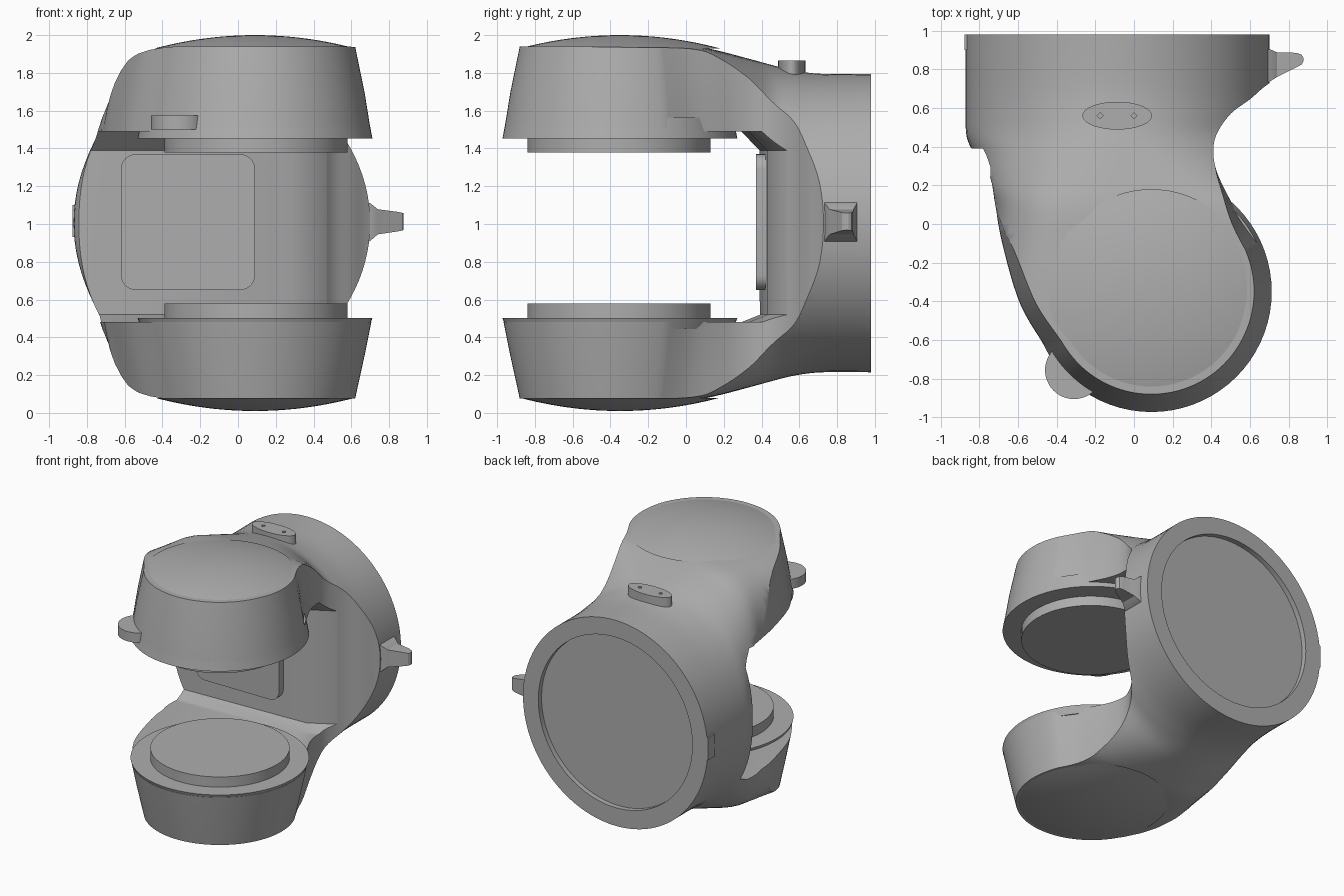
import bpy, bmesh
from math import cos, sin, pi, radians
from mathutils import Vector

if "Cube" in bpy.data.objects:
    bpy.data.objects.remove(bpy.data.objects["Cube"], do_unlink=True)

# One plain grey for everything
grey = bpy.data.materials.new("plain_grey")
grey.use_nodes = True
grey.diffuse_color = (0.42, 0.42, 0.42, 1)
for node in grey.node_tree.nodes:
    if node.type == 'BSDF_PRINCIPLED':
        node.inputs["Base Color"].default_value = grey.diffuse_color

HEAD = Vector((0.09, -0.35))   # axis of the two pole heads
BARREL = (-0.085, 1.01)        # x, z of the round back
MID = 1.005                    # height of the mirror plane


def loft(name, rings):
    """Skin closed rings of equal length and cap both ends."""
    bm = bmesh.new()
    rows = [[bm.verts.new(p) for p in ring] for ring in rings]
    n = len(rows[0])
    for a, b in zip(rows, rows[1:]):
        for i in range(n):
            j = (i + 1) % n
            bm.faces.new((a[i], a[j], b[j], b[i]))
    bm.faces.new(rows[0])
    bm.faces.new(rows[-1])
    bmesh.ops.recalc_face_normals(bm, faces=bm.faces)
    mesh = bpy.data.meshes.new(name)
    bm.to_mesh(mesh)
    bm.free()
    mesh.materials.append(grey)
    obj = bpy.data.objects.new(name, mesh)
    bpy.context.collection.objects.link(obj)
    return obj


def spline(points, steps):
    """Catmull-Rom curve through points of any dimension."""
    pts = [points[0]] + list(points) + [points[-1]]
    out = []
    for a, b, c, d in zip(pts, pts[1:], pts[2:], pts[3:]):
        for k in range(steps):
            t = k / steps
            out.append([0.5 * (2 * q + (r - p) * t + (2 * p - 5 * q + 4 * r - s) * t * t
                               + (3 * q - p - 3 * r + s) * t ** 3)
                        for p, q, r, s in zip(a, b, c, d)])
    return out + [list(points[-1])]


def disc(name, centre, levels, sides=72, squash=1):
    """Upright lathe; levels are (radius, z)."""
    return loft(name, [[(centre[0] + r * cos(2 * pi * i / sides),
                         centre[1] + squash * r * sin(2 * pi * i / sides), z)
                        for i in range(sides)] for r, z in levels])


def box_ring(x, y0, y1, z0, z1):
    return [(x, y0, z0), (x, y1, z0), (x, y1, z1), (x, y0, z1)]


def combine(obj, cutter, operation):
    mod = obj.modifiers.new("cut", 'BOOLEAN')
    mod.object = cutter
    mod.operation = operation
    mod.solver = 'EXACT'
    bpy.ops.object.select_all(action='DESELECT')
    bpy.context.view_layer.objects.active = obj
    obj.select_set(True)
    bpy.ops.object.modifier_apply(modifier=mod.name)
    bpy.data.objects.remove(cutter, do_unlink=True)


# Plan outline: round head, hollow neck on one side, swelling back
arc = [HEAD + 0.62 * Vector((cos(radians(a)), sin(radians(a)))) for a in range(210, 385, 3)]
neck = spline([arc[-1], (0.55, 0.04), (0.475, 0.17), (0.425, 0.28), (0.41, 0.38),
               (0.43, 0.47), (0.5, 0.57), (0.6, 0.645), (0.72, 0.74), (0.95, 0.84)], 6)
flank = spline([(-0.95, 0.55), (-0.82, 0.36), (-0.745, 0.24), (-0.72, 0.1),
                (-0.68, -0.12), (-0.59, -0.42), arc[0]], 6)
plan = arc + [Vector(p) for p in neck[1:] + [(0.95, 1.1), (-0.95, 1.1)] + flank[:-1]]


def drafted(amount, z):
    ring = []
    for p in plan:
        d = 0.09 * amount * min(1, max(0, (0.3 - p.y) / 0.4))
        q = p + (HEAD - p).normalized() * d
        ring.append((q.x, q.y, z))
    return ring


body = loft("body", [drafted(a, z) for a, z in
                     ((1, 0.075), (0.45, 0.3), (0, 0.5), (0, 1.45), (0.45, 1.7), (1, 1.94))])

# Barrel running from the round back into the tall squarish heads:
# y, centre x, left width, right width, half height, squareness
sections = spline([(0.98, -0.085, 0.785, 0.785, 0.79, 2), (0.72, -0.085, 0.785, 0.785, 0.79, 2),
                   (0.57, -0.085, 0.785, 0.785, 0.808, 2), (0.45, -0.08, 0.785, 0.775, 0.838, 2.05),
                   (0.34, -0.05, 0.77, 0.78, 0.868, 2.45), (0.2, 0, 0.78, 0.82, 0.905, 3.1),
                   (0.08, 0.05, 0.78, 0.85, 0.93, 4), (-0.1, 0.09, 0.82, 0.9, 0.94, 4.5),
                   (-0.4, 0.09, 0.85, 1, 0.94, 5), (-1.1, 0.09, 0.86, 1, 0.94, 5)], 4)


def barrel_ring(y, xc, left, right, high, power, sides=96):
    ring = []
    for i in range(sides):
        c, s = cos(2 * pi * i / sides), sin(2 * pi * i / sides)
        grow = (abs(c) ** power + abs(s) ** power) ** (-1 / power)
        ring.append((xc + (right if c > 0 else left) * c * grow, y, MID + high * s * grow))
    return ring


combine(body, loft("barrel_cutter", [barrel_ring(*s) for s in sections]), 'INTERSECT')

# Open gap between the heads, with sloped corners at the back wall
wall = [(-1.2, 0.4), (-0.78, 0.39), (0.28, 0.43), (0.5, 0.55), (0.62, 0.615), (1.2, 0.66)]


def gap_ring(z, forward):
    return [(-1.2, -1.3, z)] + [(x, y - forward, z) for x, y in wall] + [(1.2, -1.3, z)]


combine(body, loft("gap_cutter", [gap_ring(0.48, 0.1), gap_ring(0.52, 0),
                                  gap_ring(1.39, 0), gap_ring(1.49, 0.1)]), 'DIFFERENCE')


# Shallow round recess in the back
def back_ring(r, y):
    return [(BARREL[0] + r * cos(2 * pi * i / 96), y, BARREL[1] + r * sin(2 * pi * i / 96))
            for i in range(96)]


combine(body, loft("recess_cutter", [back_ring(0.655, 0.94), back_ring(0.655, 1.1)]), 'DIFFERENCE')

# Dome, rim and pole pad, mirrored above and below
for side, sign in (("upper", 1), ("lower", -1)):
    def z(h):
        return MID + sign * h
    disc(side + "_dome", HEAD,
         [(0.53 * (1 - k / 12), z(0.925 + 0.07 * (1 - (1 - k / 12) ** 2))) for k in range(12)])
    disc(side + "_rim", HEAD, [(0.622, z(0.447 if sign > 0 else 0.503)), (0.6, z(0.56))])
    disc(side + "_pole_pad", (0.095, -0.355),
         [(0.485, z(0.373 if sign > 0 else 0.425)), (0.485, z(0.53))])

# Rounded panel on the back wall
corner = 0.08
panel = []
for k, (cx, cz) in enumerate(((0.01, 1.29), (-0.54, 1.29), (-0.54, 0.73), (0.01, 0.73))):
    for step in range(7):
        a = pi / 2 * (k + step / 6)
        panel.append((cx + corner * cos(a), cz + corner * sin(a)))
loft("wall_panel", [[(x, y, z) for x, z in panel] for y in (0.37, 0.46)])

# Oval knob on top of the barrel, with two small sockets
knob = disc("top_knob", (-0.087, 0.56), [(0.18, 1.74), (0.18, 1.865)], 48, 0.4)
for x in (-0.175, 0.0):
    combine(knob, disc("socket_cutter", (x, 0.56), [(0.016, 1.85), (0.016, 1.9)], 4), 'DIFFERENCE')

# Round thumb tab on the upper head
disc("thumb_tab", (-0.31, -0.755), [(0.15, 1.5), (0.15, 1.575)], 48)

# Flared side lug and the thin plate opposite
loft("side_lug", [box_ring(0.6, 0.72, 0.91, 0.87, 1.15), box_ring(0.7, 0.735, 0.905, 0.91, 1.11),
                  box_ring(0.74, 0.76, 0.887, 0.945, 1.078), box_ring(0.84, 0.81, 0.885, 0.96, 1.065),
                  box_ring(0.867, 0.825, 0.875, 0.965, 1.06), box_ring(0.875, 0.84, 0.86, 0.967, 1.058)])
loft("side_plate", [box_ring(-0.875, 0.9, 0.98, 0.93, 1.1), box_ring(-0.83, 0.9, 0.98, 0.93, 1.1)])

# Smooth curved faces, keep hard edges
bpy.ops.object.select_all(action='DESELECT')
for obj in bpy.context.scene.objects:
    if obj.type == 'MESH' and grey.name in obj.data.materials:
        obj.select_set(True)
        bpy.context.view_layer.objects.active = obj
bpy.ops.object.shade_smooth_by_angle(angle=radians(28))
